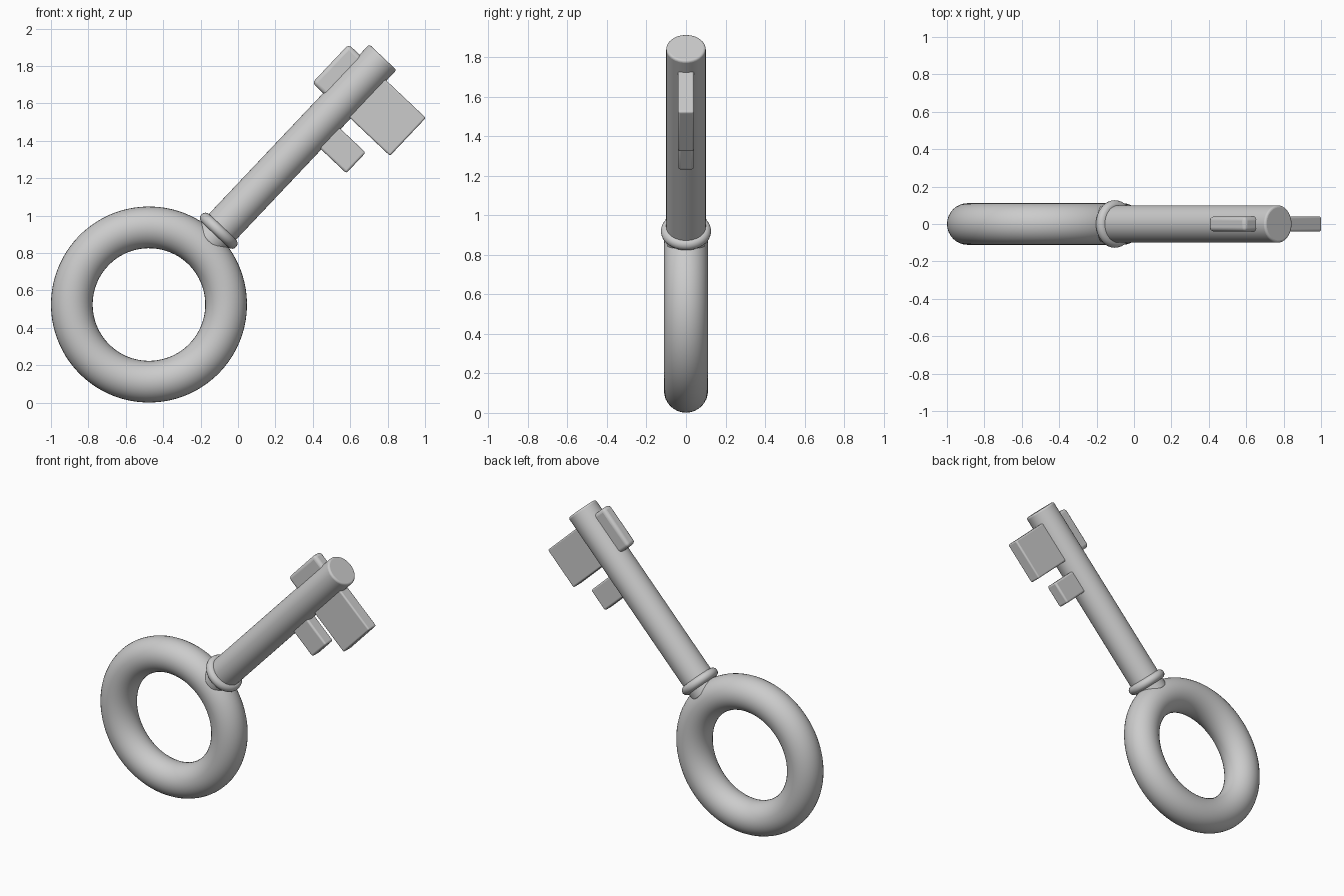
import bpy
from math import radians
from mathutils import Matrix

if "Cube" in bpy.data.objects:
    bpy.data.objects.remove(bpy.data.objects["Cube"])

# Key frame: origin at ring centre, local x runs along the shaft, local z across it
KEY = Matrix.Translation((-0.476, 0, 0.525)) @ Matrix.Rotation(radians(-46.6), 4, 'Y')


def finish(name, local, bevel=0.0, segments=4):
    ob = bpy.context.object
    ob.name = name
    ob.data.transform(KEY @ local)
    if bevel:
        mod = ob.modifiers.new("Bevel", 'BEVEL')
        mod.width, mod.segments = bevel, segments
        mod.limit_method = 'ANGLE'
        mod.angle_limit = radians(40)
    bpy.ops.object.shade_smooth_by_angle(angle=radians(35))
    return ob


def torus(name, major, minor, local, seg, ring):
    bpy.ops.mesh.primitive_torus_add(major_radius=major, minor_radius=minor,
                                     major_segments=seg, minor_segments=ring)
    return finish(name, local)


def tooth(name, u0, u1, v0, v1, bevel):
    bpy.ops.mesh.primitive_cube_add(size=1)
    size = Matrix.Diagonal((u1 - u0, 0.08, v1 - v0, 1))
    return finish(name, Matrix.Translation(((u0 + u1) / 2, 0, (v0 + v1) / 2)) @ size, bevel)


# Ring handle and collar
torus("ring_handle", 0.4125, 0.1115, Matrix.Rotation(radians(90), 4, 'X'), 96, 32)
torus("collar", 0.097, 0.03,
      Matrix.Translation((0.543, 0, 0)) @ Matrix.Rotation(radians(90), 4, 'Y'), 64, 16)

# Shaft
start, end = 0.46, 1.82
bpy.ops.mesh.primitive_cylinder_add(vertices=64, radius=0.1, depth=end - start)
finish("shaft", Matrix.Translation(((start + end) / 2, 0, 0))
       @ Matrix.Rotation(radians(90), 4, 'Y'), 0.012)

# Teeth
tooth("large_tooth", 1.463, 1.742, -0.39, 0, 0.01)
tooth("small_tooth", 1.235, 1.386, -0.284, 0, 0.012)
tooth("back_tooth", 1.461, 1.744, 0, 0.18, 0.022)
